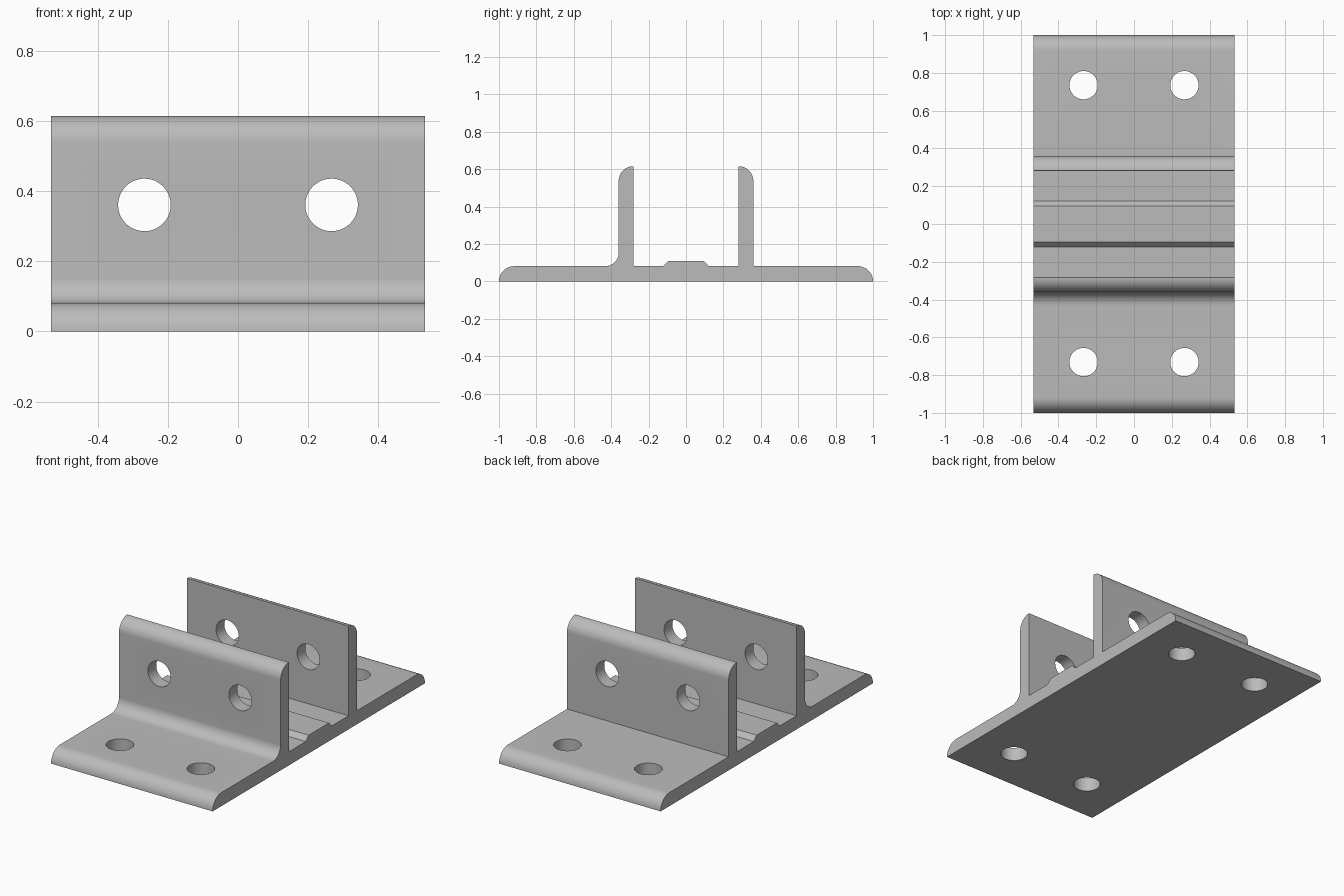
import bpy, bmesh
from math import sin, cos, radians

if "Cube" in bpy.data.objects:
    bpy.data.objects.remove(bpy.data.objects["Cube"], do_unlink=True)

HALF_W = 0.533      # half the bracket width
BASE = 0.081        # base plate thickness
TOP = 0.615         # top of the upright walls
OUT, INN = 0.36, 0.281   # outer and inner wall faces
EDGE = 0.078        # rounded edge radius
HOLE_R = 0.075
HOLE_X = 0.267

grey = bpy.data.materials.new("plain grey")
grey.use_nodes = True
colour = (0.5, 0.5, 0.5, 1)
grey.diffuse_color = colour
grey.node_tree.nodes["Principled BSDF"].inputs["Base Color"].default_value = colour


def arc(y, z, r, start, end, steps=12):
    angles = [radians(start + (end - start) * i / steps) for i in range(steps + 1)]
    return [(y + r * cos(a), z + r * sin(a)) for a in angles]


# Cross-section, traced from the front edge to the back edge
fillet = 0.072
profile = arc(-1 + BASE, 0, BASE, 180, 90)
profile += arc(-OUT - fillet, BASE + fillet, fillet, -90, 0)
profile += arc(-OUT + EDGE, TOP - EDGE, EDGE, 180, 90)
profile += [(-INN, BASE), (-0.122, BASE), (-0.096, 0.109)]
profile += [(0.096, 0.109), (0.122, BASE), (INN, BASE)]
profile += arc(OUT - EDGE, TOP - EDGE, EDGE, 90, 0)
profile += [(OUT, BASE)]
profile += arc(1 - BASE, 0, BASE, 90, 0)

# Extruded bracket body
bm = bmesh.new()
face = bm.faces.new([bm.verts.new((-HALF_W, y, z)) for y, z in profile])
moved = bmesh.ops.extrude_face_region(bm, geom=[face])["geom"]
bmesh.ops.translate(bm, vec=(2 * HALF_W, 0, 0),
                    verts=[v for v in moved if isinstance(v, bmesh.types.BMVert)])
bmesh.ops.remove_doubles(bm, verts=bm.verts, dist=0.0005)
bmesh.ops.recalc_face_normals(bm, faces=bm.faces)
mesh = bpy.data.meshes.new("bracket")
bm.to_mesh(mesh)
bm.free()
mesh.materials.append(grey)
bracket = bpy.data.objects.new("bracket", mesh)
bpy.context.collection.objects.link(bracket)


def drill(location, depth, rotation=(0, 0, 0)):
    bpy.ops.mesh.primitive_cylinder_add(vertices=48, radius=HOLE_R, depth=depth,
                                        location=location, rotation=rotation)
    cutter = bpy.context.object
    cutter.name = "hole_cutter"
    cutter.hide_render = True
    cutter.data.materials.append(grey)
    cut = bracket.modifiers.new("hole", "BOOLEAN")
    cut.operation = "DIFFERENCE"
    cut.solver = "EXACT"
    cut.object = cutter
    bpy.context.view_layer.objects.active = bracket
    bpy.ops.object.modifier_apply(modifier=cut.name)
    bpy.data.objects.remove(cutter, do_unlink=True)


# Bolt holes in the base, pin holes through both walls
for x in (-HOLE_X, HOLE_X):
    drill((x, 0.735, 0), 0.4)
    drill((x, -0.731, 0), 0.4)
    drill((x, 0, 0.361), 1, (radians(90), 0, 0))

# Smooth the rounded edges, keep the corners sharp
bpy.ops.object.select_all(action="DESELECT")
bracket.select_set(True)
bpy.context.view_layer.objects.active = bracket
bpy.ops.object.shade_smooth_by_angle(angle=radians(30))
